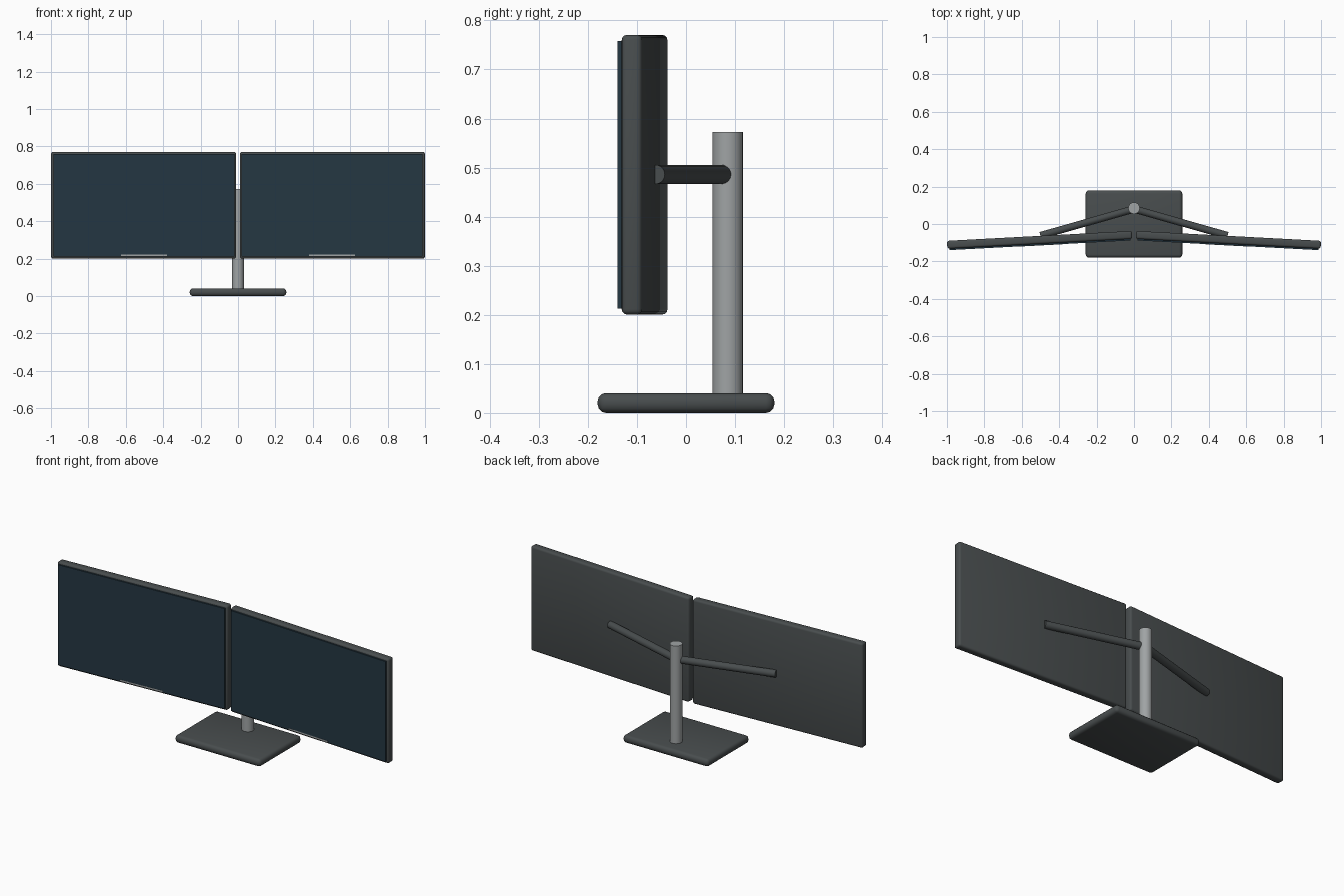
import bpy
from math import radians
from mathutils import Matrix, Vector

cube = bpy.data.objects.get("Cube")
if cube:
    bpy.data.objects.remove(cube, do_unlink=True)


def material(name, rgb):
    m = bpy.data.materials.new(name)
    m.use_nodes = True
    m.diffuse_color = (*rgb, 1)
    m.node_tree.nodes["Principled BSDF"].inputs["Base Color"].default_value = (*rgb, 1)
    return m


CHARCOAL = material("charcoal plastic", (0.065, 0.074, 0.076))
SILVER = material("silver metal", (0.35, 0.37, 0.375))
GLASS = material("dark blue glass", (0.018, 0.038, 0.055))


def finish(name, mat):
    ob = bpy.context.object
    ob.name = ob.data.name = name
    ob.data.materials.append(mat)
    return ob


def box(name, mat, size, centre, bevel=0, pivot=None):
    """Box with rounded edges; pivot is an optional placement matrix."""
    bpy.ops.mesh.primitive_cube_add(size=1)
    ob = finish(name, mat)
    ob.data.transform(Matrix.Translation(centre) @ Matrix.Diagonal((*size, 1)))
    if bevel:
        mod = ob.modifiers.new("rounded edges", "BEVEL")
        mod.width, mod.segments = bevel, 3
        bpy.ops.object.modifier_apply(modifier=mod.name)
        bpy.ops.object.shade_smooth_by_angle(angle=radians(35))
    if pivot:
        ob.matrix_world = pivot
    return ob


def rod(name, mat, radius, start, end):
    """Round bar between two points."""
    start, end = Vector(start), Vector(end)
    axis = end - start
    bpy.ops.mesh.primitive_cylinder_add(vertices=24, radius=radius, depth=axis.length)
    ob = finish(name, mat)
    ob.matrix_world = (Matrix.Translation((start + end) / 2)
                       @ axis.to_track_quat("Z", "Y").to_matrix().to_4x4())
    bpy.ops.object.shade_smooth_by_angle(angle=radians(35))
    return ob


# Stand
box("base_plate", CHARCOAL, (0.516, 0.36, 0.041), (0, 0, 0.0205), 0.017)
rod("post", SILVER, 0.031, (0, 0.085, 0.035), (0, 0.085, 0.573))

# Two monitors, angled slightly, each on its own arm
for side, s in (("left", 1), ("right", -1)):
    pivot = Matrix.Translation((s * 0.5045, -0.0845, 0.4855)) @ Matrix.Rotation(radians(-3.05 * s), 4, "Z")
    box(side + "_monitor_case", CHARCOAL, (0.99, 0.042, 0.57), (0, 0, 0), 0.011, pivot)
    box(side + "_screen", GLASS, (0.968, 0.009, 0.546), (0, -0.0248, 0), 0, pivot)
    box(side + "_chin_strip", SILVER, (0.245, 0.009, 0.009), (0, -0.0258, -0.268), 0, pivot)
    rod(side + "_arm", CHARCOAL, 0.0195, (0, 0.08, 0.486), (s * 0.5, -0.062, 0.486))
